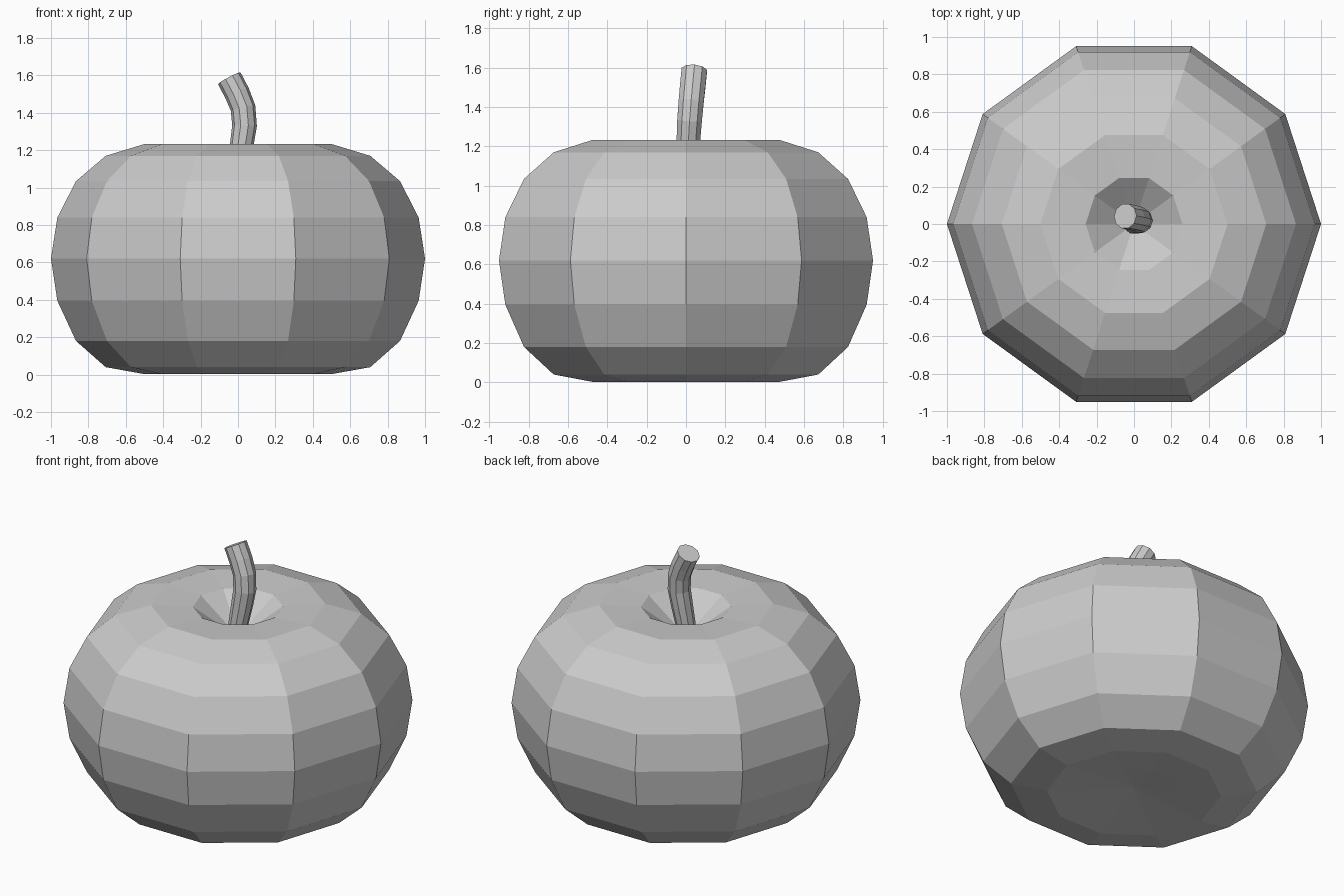
import bpy, bmesh, math
from mathutils import Vector

if "Cube" in bpy.data.objects:
    bpy.data.objects.remove(bpy.data.objects["Cube"])

SIDES = 10


def ring(bm, centre, normal, radius):
    """Add a ten-sided ring of vertices square to the given normal."""
    turn = Vector((0, 0, 1)).rotation_difference(Vector(normal))
    pts = []
    for i in range(SIDES):
        a = math.tau * i / SIDES
        p = Vector((radius * math.cos(a), radius * math.sin(a), 0))
        pts.append(bm.verts.new(Vector(centre) + turn @ p))
    return pts


def bridge(bm, rings):
    for low, high in zip(rings, rings[1:]):
        for i in range(SIDES):
            j = (i + 1) % SIDES
            bm.faces.new((low[i], low[j], high[j], high[i]))


def finish(bm, name):
    bmesh.ops.recalc_face_normals(bm, faces=bm.faces)
    mesh = bpy.data.meshes.new(name)
    bm.to_mesh(mesh)
    bm.free()
    obj = bpy.data.objects.new(name, mesh)
    bpy.context.collection.objects.link(obj)
    return obj


# Pumpkin body: squashed sphere, dented at both poles
heights = [0.02, 0.003, 0.04, 0.18, 0.395, 0.62, 0.84, 1.035, 1.17, 1.233, 1.22]
bm = bmesh.new()
rings = [ring(bm, (0, 0, z), (0, 0, 1), math.sin(math.radians(15 * (k + 1))))
         for k, z in enumerate(heights)]
bridge(bm, rings)
for z, edge in ((0.04, rings[0]), (1.03, rings[-1])):
    pole = bm.verts.new((0, 0, z))
    for i in range(SIDES):
        bm.faces.new((edge[i], edge[(i + 1) % SIDES], pole))
finish(bm, "pumpkin_body")

# Curved stem rising out of the top dent
path = [Vector(p) for p in ((0, 0, 1.0), (0.002, 0.004, 1.12), (0.02, 0.012, 1.23),
                            (0.035, 0.018, 1.33), (0.027, 0.026, 1.425),
                            (-0.005, 0.034, 1.505), (-0.047, 0.042, 1.585))]
radii = [0.055, 0.058, 0.063, 0.066, 0.067, 0.068, 0.068]
bm = bmesh.new()
rings = []
for i, p in enumerate(path):
    tangent = path[min(i + 1, len(path) - 1)] - path[max(i - 1, 0)]
    rings.append(ring(bm, p, tangent, radii[i]))
bridge(bm, rings)
bm.faces.new(rings[0])
bm.faces.new(rings[-1])
finish(bm, "stem")
